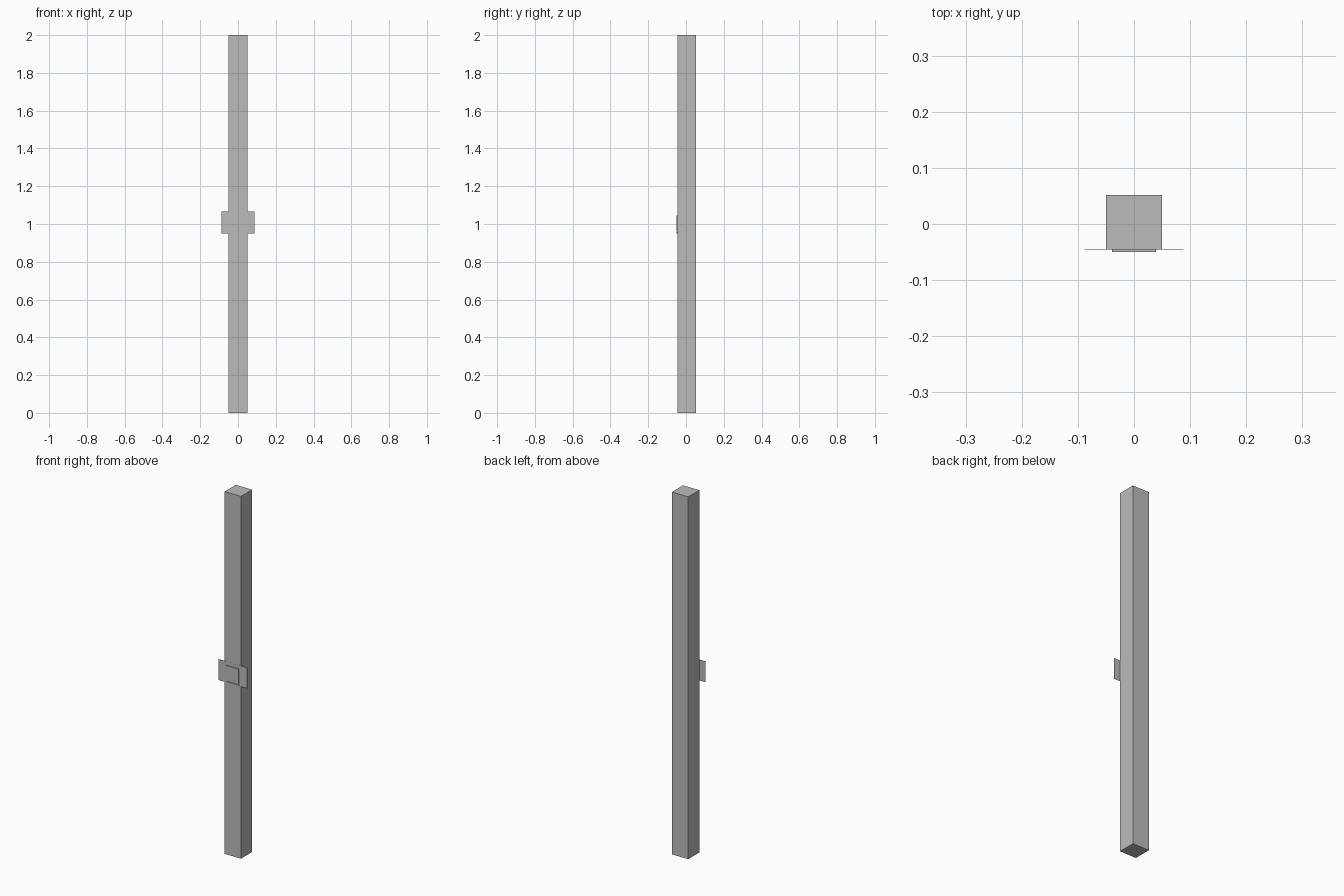
import bpy

cube = bpy.data.objects.get("Cube")
if cube:
    bpy.data.objects.remove(cube, do_unlink=True)

grey = bpy.data.materials.new("plain grey")
grey.use_nodes = True
GREY = (0.5, 0.5, 0.5, 1)
grey.diffuse_color = GREY
grey.node_tree.nodes["Principled BSDF"].inputs["Base Color"].default_value = GREY


def box(name, x, y, z):
    """Box spanning -x..x, with (low, high) ranges in y and z."""
    bpy.ops.mesh.primitive_cube_add(
        size=1, location=(0, sum(y) / 2, sum(z) / 2))
    ob = bpy.context.object
    ob.name = name
    ob.scale = (2 * x, y[1] - y[0], z[1] - z[0])
    bpy.ops.object.transform_apply(location=False, rotation=False, scale=True)
    ob.data.materials.append(grey)
    return ob


FRONT = -0.045

# Square upright
box("post", 0.05, (FRONT, 0.052), (0, 2))

# Thin sheet across the front, sticking out at both sides
box("mounting_plate", 0.088, (FRONT - 0.0005, FRONT + 0.0005), (0.95, 1.065))

# Raised panel with a narrow lip under it
box("front_panel", 0.039, (-0.05, FRONT), (0.96, 1.045))
box("panel_lip", 0.037, (-0.05, FRONT), (0.95, 0.957))
